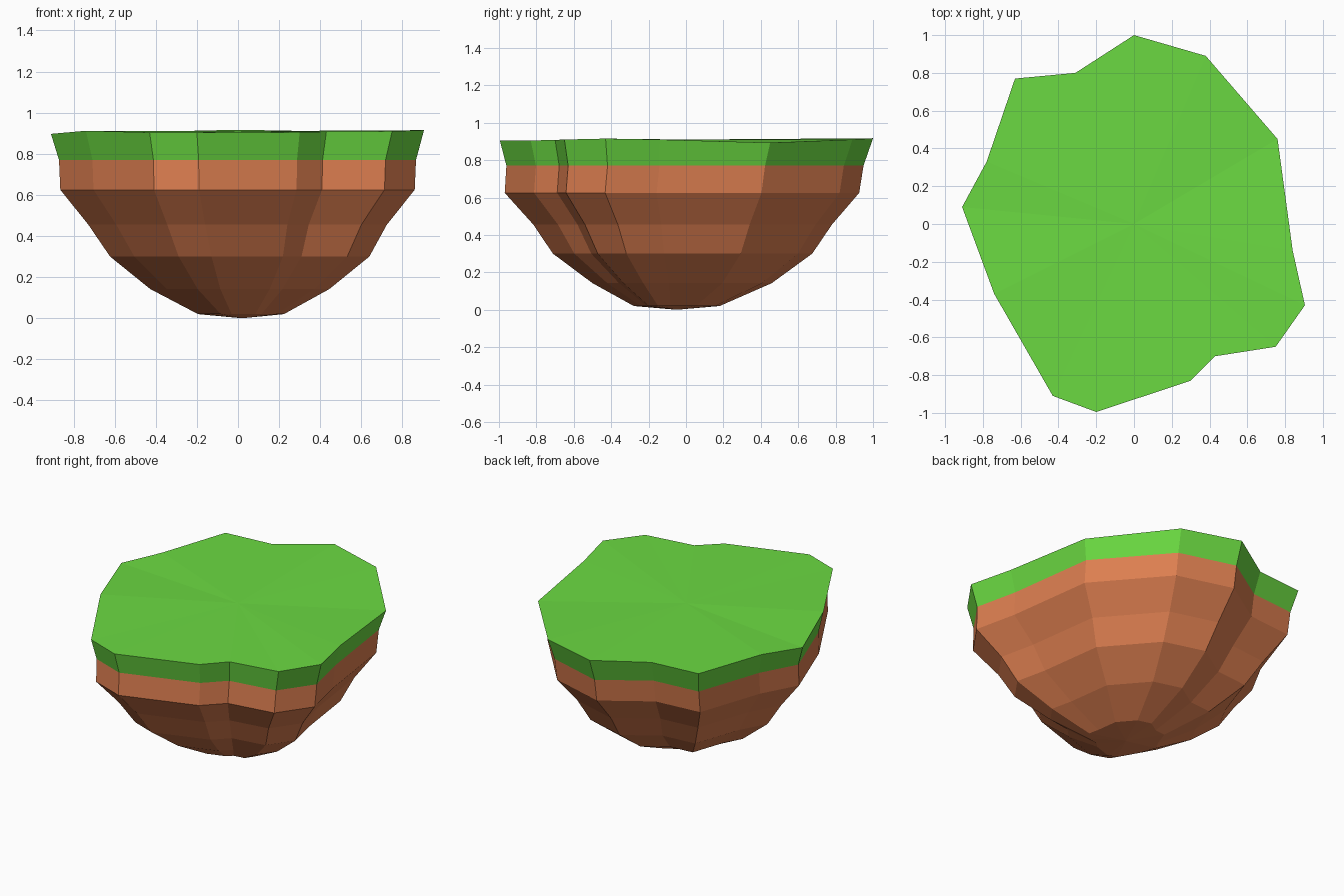
import bpy

if "Cube" in bpy.data.objects:
    bpy.data.objects.remove(bpy.data.objects["Cube"])

# Outline of the island seen from above, with the height of each rim corner
RIM = [(0, 1, .917), (.38, .89, .910), (.76, .45, .893), (.84, -.14, .910),
       (.905, -.43, .915), (.75, -.65, .910), (.43, -.70, .908), (.30, -.83, .905),
       (-.20, -.995, .904), (-.43, -.91, .904), (-.74, -.37, .912), (-.91, .09, .897),
       (-.78, .33, .908), (-.63, .77, .910), (-.31, .80, .910)]
N = len(RIM)


def ring(scale, z, dx=0, dy=0):
    return [(x * scale + dx, y * scale + dy, z) for x, y, _ in RIM]


def build(name, rings, color, top=None, bottom=None):
    """Loft rings from the top down, optionally closing the ends with a fan."""
    verts = [v for r in rings for v in r]
    faces = []
    for k in range(len(rings) - 1):
        a, b = k * N, (k + 1) * N
        for i in range(N):
            j = (i + 1) % N
            faces.append((a + i, a + j, b + j, b + i))
    if top:
        verts.append(top)
        c = len(verts) - 1
        faces += [(c, (i + 1) % N, i) for i in range(N)]
    if bottom:
        verts.append(bottom)
        c, a = len(verts) - 1, (len(rings) - 1) * N
        faces += [(c, a + i, a + (i + 1) % N) for i in range(N)]
    mesh = bpy.data.meshes.new(name)
    mesh.from_pydata(verts, [], faces)
    mat = bpy.data.materials.new(name + "_color")
    mat.diffuse_color = color
    mat.use_nodes = True
    mat.node_tree.nodes["Principled BSDF"].inputs["Base Color"].default_value = mat.diffuse_color
    mesh.materials.append(mat)
    obj = bpy.data.objects.new(name, mesh)
    bpy.context.collection.objects.link(obj)
    return obj


seam = ring(.957, .77, 0, -.008)

# Grass cap
build("grass", [RIM, seam], (.147, .70, .054, 1), top=(0, 0, .91))

# Earth bowl below the grass
build("earth", [seam,
                ring(.95, .625, 0, -.024),
                ring(.80, .455, 0, -.02),
                ring(.695, .30, .01, -.02),
                ring(.48, .142, .01, -.022),
                ring(.23, .02, .015, -.05)],
      (.72, .21, .08, 1), bottom=(.02, -.05, 0))
